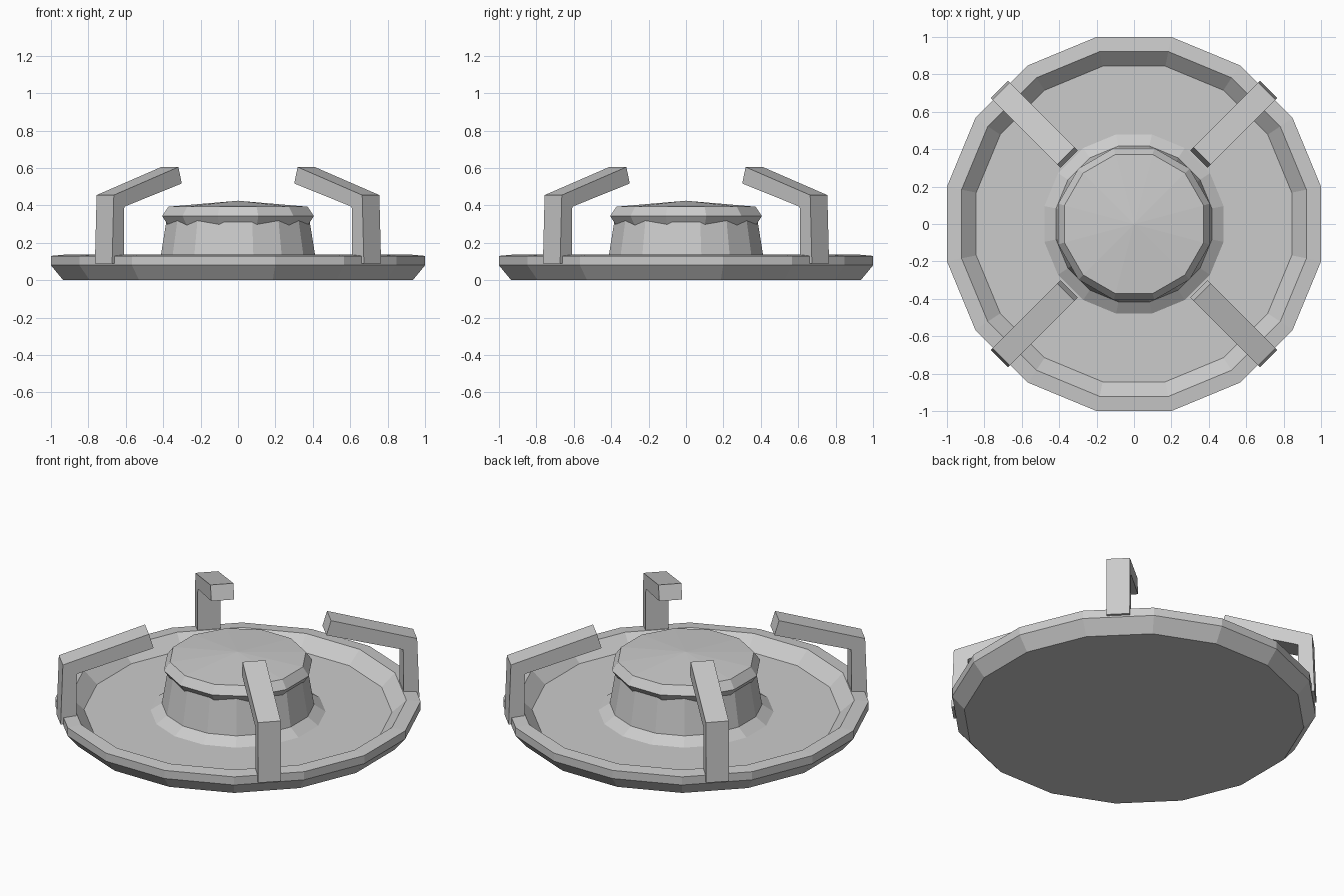
import bpy, bmesh, math

if "Cube" in bpy.data.objects:
    bpy.data.objects.remove(bpy.data.objects["Cube"])

metal = bpy.data.materials.new("light grey metal")
metal.diffuse_color = (0.6, 0.6, 0.6, 1)
metal.use_nodes = True
metal.node_tree.nodes["Principled BSDF"].inputs["Base Color"].default_value = metal.diffuse_color


def finish(name, bm):
    bmesh.ops.recalc_face_normals(bm, faces=bm.faces)
    mesh = bpy.data.meshes.new(name)
    bm.to_mesh(mesh)
    bm.free()
    mesh.materials.append(metal)
    obj = bpy.data.objects.new(name, mesh)
    bpy.context.collection.objects.link(obj)
    return obj


def lathe(name, sides, profile):
    """Faceted turned part from (radius, z) points; radius 0 closes to a point."""
    bm = bmesh.new()
    rings = []
    for r, z in profile:
        if r == 0:
            rings.append([bm.verts.new((0, 0, z))] * sides)
        else:
            angles = [(i + 0.5) * math.tau / sides for i in range(sides)]
            rings.append([bm.verts.new((r * math.cos(a), r * math.sin(a), z))
                          for a in angles])
    for low, high in zip(rings, rings[1:]):
        for i in range(sides):
            j = (i + 1) % sides
            corners = list(dict.fromkeys((low[i], low[j], high[j], high[i])))
            bm.faces.new(corners)
    # flat ends
    for ring, (r, z) in ((rings[0], profile[0]), (rings[-1], profile[-1])):
        if r > 0:
            bm.faces.new(ring)
    return finish(name, bm)


# Shallow dish with a raised rim
lathe("dish", 16, [(0.953, 0), (1.02, 0.08), (1.02, 0.13), (0.94, 0.137),
                   (0.86, 0.062)])

# Flared foot and tapered neck
lathe("burner_neck", 16, [(0.49, 0.061), (0.425, 0.105), (0.39, 0.32)])

# Domed cap
lathe("burner_cap", 12, [(0.385, 0.292), (0.42, 0.343), (0.385, 0.393), (0, 0.425)])

# Four bent supports on the diagonals, from a (radius, z) side profile
ARM = [(1.017, 0.09), (1.004, 0.455), (0.516, 0.605), (0.49, 0.517),
       (0.925, 0.393), (0.928, 0.09)]
HALF_WIDTH = 0.065
for n in range(4):
    bm = bmesh.new()
    left, right = [[bm.verts.new((r, s * HALF_WIDTH, z)) for r, z in ARM]
                   for s in (-1, 1)]
    for i in range(len(ARM)):
        j = (i + 1) % len(ARM)
        bm.faces.new((left[i], left[j], right[j], right[i]))
    for side in (left, right):
        bm.faces.new((side[1], side[2], side[3], side[4]))
        bm.faces.new((side[0], side[1], side[4], side[5]))
    arm = finish(f"support_arm_{n + 1}", bm)
    arm.rotation_euler.z = math.pi / 4 + n * math.pi / 2
